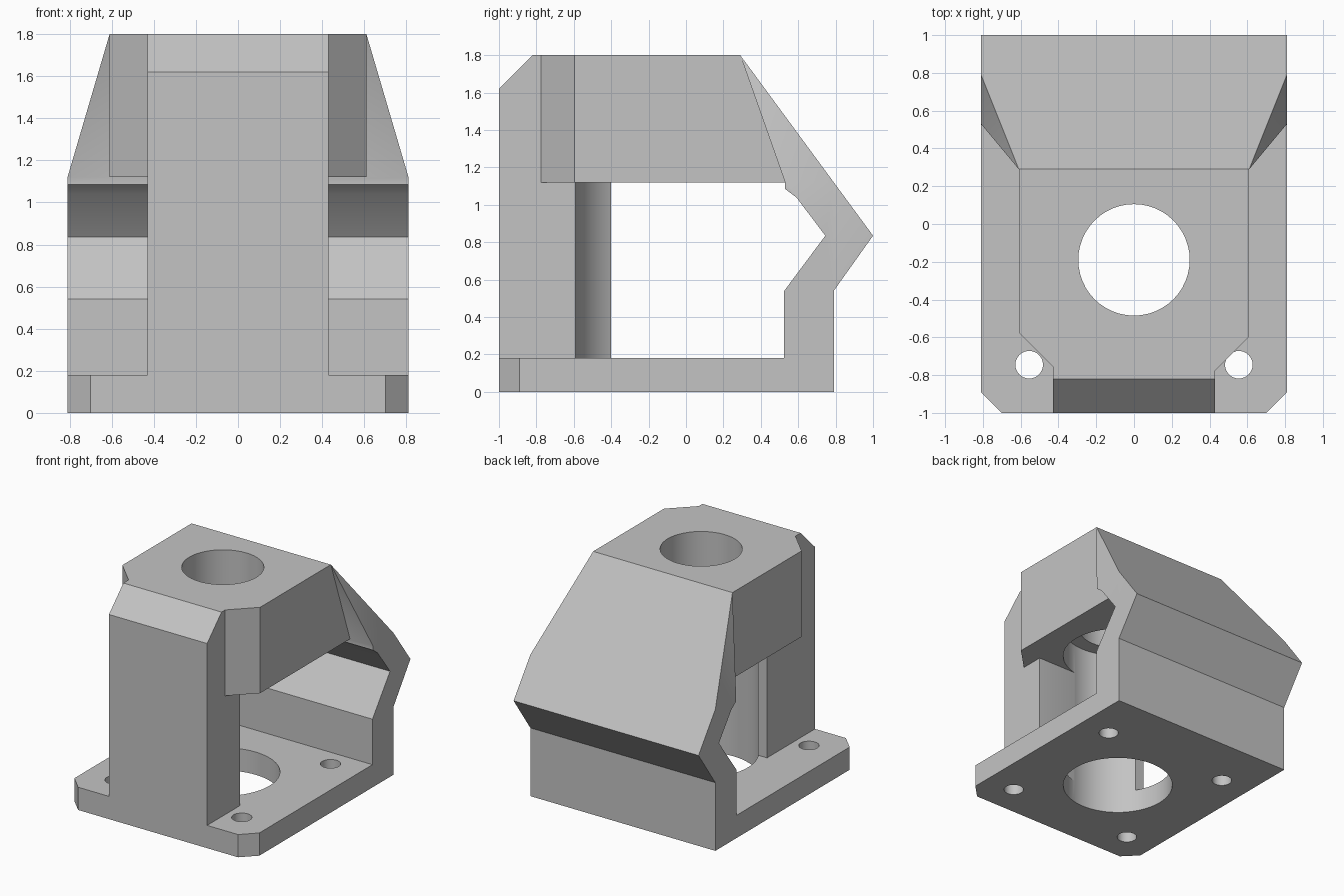
import bpy, bmesh, math
from mathutils import Vector

cube = bpy.data.objects.get("Cube")
if cube:
    bpy.data.objects.remove(cube, do_unlink=True)

grey = bpy.data.materials.new("plain_grey")
grey.use_nodes = True
grey.diffuse_color = (0.55, 0.55, 0.55, 1)
grey.node_tree.nodes["Principled BSDF"].inputs["Base Color"].default_value = (0.55, 0.55, 0.55, 1)


def finish(name, bm):
    bmesh.ops.recalc_face_normals(bm, faces=bm.faces)
    mesh = bpy.data.meshes.new(name)
    bm.to_mesh(mesh)
    bm.free()
    mesh.materials.append(grey)
    obj = bpy.data.objects.new(name, mesh)
    bpy.context.collection.objects.link(obj)
    return obj


def prism(name, profile, start, end, axis):
    """Extrude a closed profile: (x, y) along z, or (y, z) along x."""
    bm = bmesh.new()
    place = (lambda a, b: (a, b, start)) if axis == "z" else (lambda a, b: (start, a, b))
    face = bm.faces.new([bm.verts.new(place(a, b)) for a, b in profile])
    moved = bmesh.ops.extrude_face_region(bm, geom=[face])["geom"]
    offset = Vector((0, 0, end - start)) if axis == "z" else Vector((end - start, 0, 0))
    bmesh.ops.translate(bm, vec=offset, verts=[v for v in moved if isinstance(v, bmesh.types.BMVert)])
    return finish(name, bm)


def drill(name, x, y, radius, bottom, top, sides=48):
    ring = [(x + radius * math.cos(math.tau * i / sides),
             y + radius * math.sin(math.tau * i / sides)) for i in range(sides)]
    return prism(name, ring, bottom, top, "z")


def combine(target, other, operation):
    mod = target.modifiers.new(operation.lower(), "BOOLEAN")
    mod.operation, mod.solver, mod.object = operation, "EXACT", other
    bpy.context.view_layer.update()
    graph = bpy.context.evaluated_depsgraph_get()
    result = bpy.data.meshes.new_from_object(target.evaluated_get(graph))
    target.modifiers.clear()
    target.data = result
    bpy.data.objects.remove(other, do_unlink=True)


HALF, TOP, UNDER = 0.81, 1.8, 1.12
BORE_Y = -0.19

# Base plate with clipped front corners
body = prism("bracket_body", [(-0.7, -1), (0.7, -1), (HALF, -0.89), (HALF, 0.6),
                              (-HALF, 0.6), (-HALF, -0.89)], 0, 0.18, "z")

# Bent rear wall
wall = prism("rear_wall", [(0.525, 0), (0.79, 0), (0.79, 0.54), (1, 0.835), (0.7903, UNDER),
                           (0.53, UNDER), (0.53, 1.085), (0.59, 1.04), (0.745, 0.835),
                           (0.525, 0.54)], -HALF, HALF, "x")

# Tapering wedge that joins the wall to the head
bm = bmesh.new()
for side in (-1, 1):
    for x, y, z in ((HALF, 0.53, UNDER), (HALF, 0.7903, UNDER), (0.61, 0.29, TOP)):
        bm.verts.new((side * x, y, z))
bmesh.ops.convex_hull(bm, input=bm.verts[:])
bmesh.ops.dissolve_limit(bm, angle_limit=0.01, verts=bm.verts[:], edges=bm.edges[:])
wedge = finish("rear_wedge", bm)

# Head block: plan outline, with the rear sloped back into the wedge
head = prism("head", [(-0.43, -0.755), (-0.43, -0.7), (0.43, -0.7), (0.43, -0.775),
                      (0.61, -0.595), (0.61, 0.6), (-0.61, 0.6), (-0.61, -0.575)],
             UNDER, TOP, "z")
combine(head, prism("head_slope", [(0.6, UNDER - 0.1), (0.6, UNDER), (0.29, TOP),
                                   (0.29, TOP + 0.1), (1, TOP + 0.1), (1, UNDER - 0.1)],
                    -1, 1, "x"), "DIFFERENCE")

# Front column, shorter on one flank, with a bevelled top edge
column = prism("front_column", [(-0.43, -1), (0.43, -1), (0.43, -0.59), (0, -0.59),
                                (0, -0.4), (-0.43, -0.4)], 0, TOP, "z")
combine(column, prism("top_bevel", [(-1.1, 1.52), (-0.72, 1.9), (-1.1, 1.9)], -1, 1, "x"),
        "DIFFERENCE")

for part in (wall, column, head, wedge):
    combine(body, part, "UNION")

# Stepped bore and the four bolt holes
combine(body, drill("wide_bore", 0, BORE_Y, 0.41, -0.1, 1.36, 64), "DIFFERENCE")
combine(body, drill("narrow_bore", 0, BORE_Y, 0.295, 1.2, 2), "DIFFERENCE")
for sx in (-1, 1):
    for sy in (-1, 1):
        combine(body, drill("bolt_hole", sx * 0.555, BORE_Y + sy * 0.555, 0.073, -0.1, 0.3, 32),
                "DIFFERENCE")

# Clean flats, smooth bores
bm = bmesh.new()
bm.from_mesh(body.data)
bmesh.ops.remove_doubles(bm, verts=bm.verts[:], dist=0.0005)
bmesh.ops.dissolve_limit(bm, angle_limit=0.01, verts=bm.verts[:], edges=bm.edges[:])
bm.to_mesh(body.data)
bm.free()
bpy.ops.object.select_all(action="DESELECT")
body.select_set(True)
bpy.context.view_layer.objects.active = body
bpy.ops.object.shade_smooth_by_angle(angle=math.radians(25))
